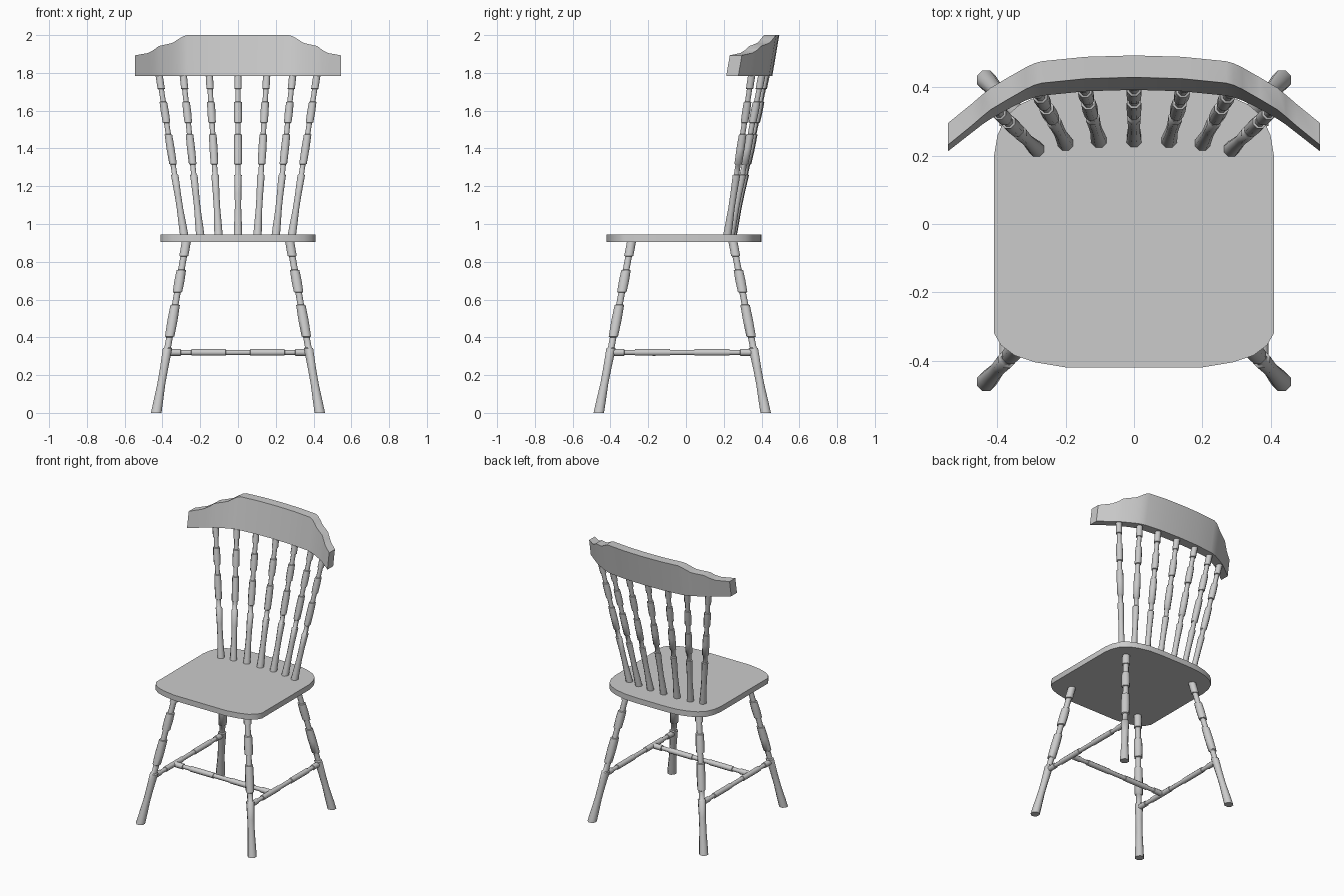
import bpy, bmesh, math
from mathutils import Vector

if "Cube" in bpy.data.objects:
    bpy.data.objects.remove(bpy.data.objects["Cube"])


def finish(bm, name, angle):
    bmesh.ops.recalc_face_normals(bm, faces=bm.faces)
    me = bpy.data.meshes.new(name)
    bm.to_mesh(me)
    bm.free()
    ob = bpy.data.objects.new(name, me)
    bpy.context.collection.objects.link(ob)
    bpy.ops.object.select_all(action='DESELECT')
    ob.select_set(True)
    bpy.context.view_layer.objects.active = ob
    bpy.ops.object.shade_smooth_by_angle(angle=math.radians(angle))
    return ob


def loft(bm, rings):
    """Skin closed rings of points and cap both ends."""
    vs = [[bm.verts.new(p) for p in r] for r in rings]
    n = len(vs[0])
    for a, b in zip(vs, vs[1:]):
        for i in range(n):
            j = (i + 1) % n
            bm.faces.new((a[i], a[j], b[j], b[i]))
    bm.faces.new(vs[0])
    bm.faces.new(vs[-1])


def turned(name, start, end, profile, scale, u, v, sides=8):
    """Turned bar from start to end; rings lie in the plane of u and v."""
    start, end, u, v = map(Vector, (start, end, u, v))
    rings = []
    for t, r in profile:
        c = start.lerp(end, t)
        angles = [2 * math.pi * (k + 0.5) / sides for k in range(sides)]
        rings.append([c + (u * math.cos(a) + v * math.sin(a)) * r * scale for a in angles])
    bm = bmesh.new()
    loft(bm, rings)
    return finish(bm, name, 50)


X, Y, Z = (1, 0, 0), (0, 1, 0), (0, 0, 1)

# Profiles as (position along the bar, radius)
POST = [(0, .030), (.06, .028), (.17, .023), (.26, .0235), (.375, .027), (.38, .019),
        (.44, .019), (.445, .027), (.54, .029), (.628, .027), (.63, .019), (.70, .019),
        (.703, .027), (.77, .029), (.83, .027), (.833, .019), (.91, .019), (.913, .026), (1, .026)]
half = [(.09, .019), (.092, .014), (.165, .014), (.167, .0185), (.412, .0185), (.414, .015)]
BAR = [(0, .019)] + half + [(1 - t, r) for t, r in reversed(half)] + [(1, .019)]

# Seat: half outline mirrored, with rounded corners
outline = [(.20, -.42), (.29, -.405), (.35, -.385), (.39, -.355), (.41, -.32), (.41, .20),
           (.40, .26), (.375, .315), (.335, .35), (.28, .375), (.20, .395), (.10, .40)]
outline += [(-x, y) for x, y in reversed(outline)]
bm = bmesh.new()
loft(bm, [[(x, y, z) for x, y in outline] for z in (.906, .944)])
finish(bm, "seat", 35)

# Legs and stretchers
for side, sx in (("left", -1), ("right", 1)):
    turned("front_leg_" + side, (sx * .433, -.462, 0), (sx * .273, -.288, .91), POST, 1, X, Y)
    turned("back_leg_" + side, (sx * .433, .422, 0), (sx * .273, .248, .91), POST, 1, X, Y)
    turned("side_stretcher_" + side, (sx * .376, -.395, .32), (sx * .376, .355, .32), BAR, 1, X, Z)
turned("cross_stretcher", (-.37, -.17, .32), (.37, -.17, .32), BAR, 1, Y, Z)

# Back spindles: (bottom x, bottom y, top x, top y)
spindles = [(0, .247, 0, .425), (.103, .245, .152, .420), (.20, .236, .29, .402), (.285, .219, .418, .348)]
for i, (bx, by, tx, ty) in enumerate(spindles):
    for sx in ((1, -1) if i else (1,)):
        turned(f"spindle_{sx * i}", (sx * bx, by, .94), (sx * tx, ty, 1.79), POST, .80, X, Y)

# Top rail: stations of (x, lower front y, top z), leaning back
stations = [(0, .393, 2), (.14, .389, 2), (.27, .376, 2), (.292, .371, 1.993), (.317, .362, 1.978),
            (.345, .349, 1.96), (.37, .336, 1.953), (.42, .308, 1.942), (.445, .291, 1.922),
            (.476, .267, 1.905), (.545, .213, 1.893)]
stations = [(-x, y, z) for x, y, z in reversed(stations[1:])] + stations
low, lean, thick = 1.783, .17, .064
rings = []
for x, y, z in stations:
    s = (z - low) * lean
    rings.append([(x, y, low), (x, y + thick, low), (x, y + thick + s, z), (x, y + s, z)])
bm = bmesh.new()
loft(bm, rings)
finish(bm, "top_rail", 35)
